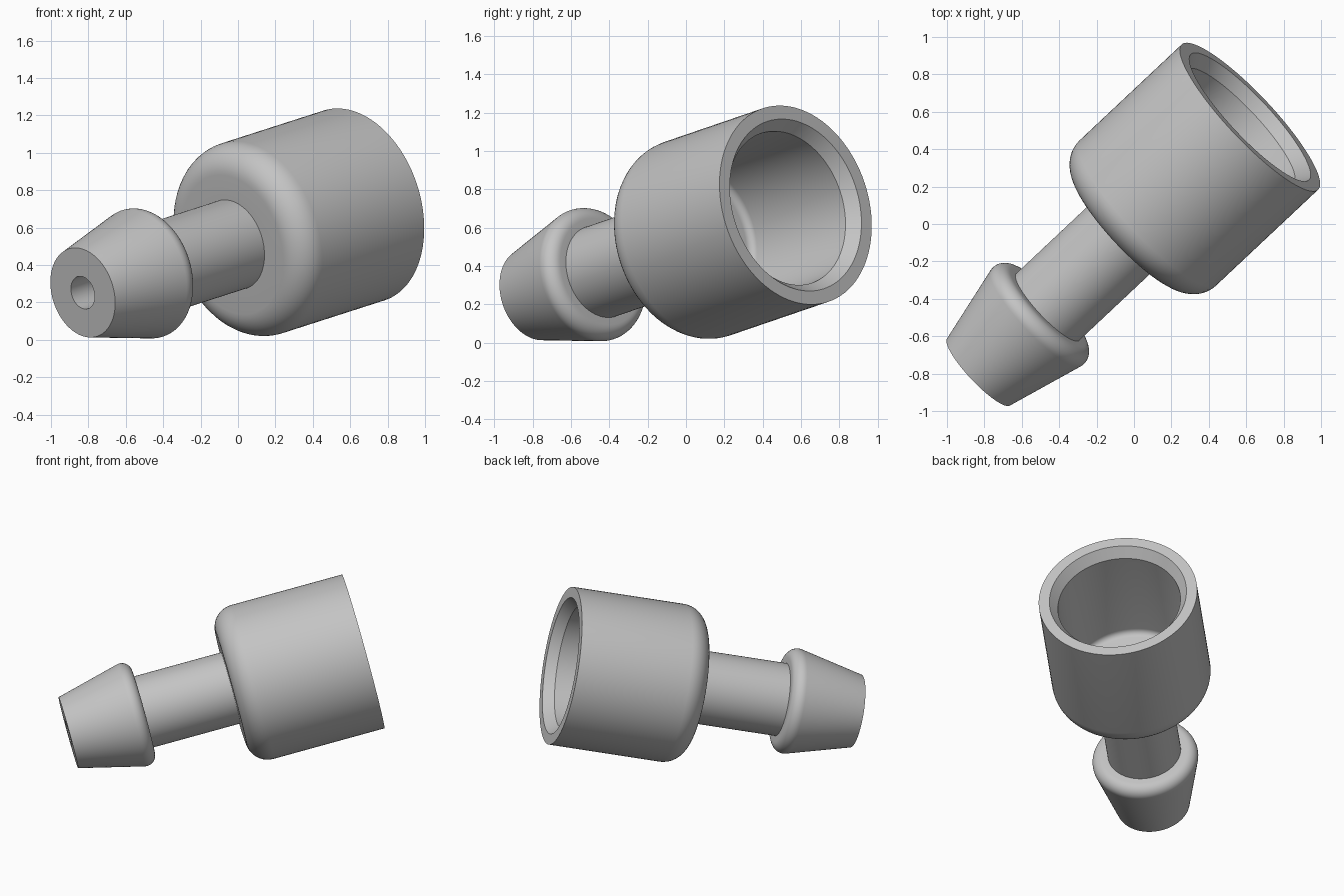
import bpy
import bmesh
from math import sin, cos, pi, radians
from mathutils import Vector, Matrix

default_cube = bpy.data.objects.get("Cube")
if default_cube:
    bpy.data.objects.remove(default_cube, do_unlink=True)

SEGMENTS = 96

# Axis of the fitting, from the barb tip to the socket rim
tip = Vector((-0.83, -0.79, 0.252))
rim = Vector((0.62, 0.572, 0.718))
axis = rim - tip
length = axis.length


def arc(radius, along, size, start, end, steps=10):
    """Fillet points as (radius, along); 0 degrees is outward, 90 is toward the rim."""
    points = []
    for i in range(steps + 1):
        a = radians(start + (end - start) * i / steps)
        points.append((radius + size * cos(a), along + size * sin(a)))
    return points


# Radii and stations along the axis
hole_r, shaft_r, body_r, bore_r = 0.09, 0.246, 0.533, 0.412
shoulder, wall = 1.125, 0.12
body_fillet, bore_fillet = 0.15, 0.04
floor = shoulder + wall

# Closed half section: outside from tip to rim, then back down the inside
profile = [(hole_r, 0), (shaft_r, 0)]
profile += arc(0.285, 0.45, 0.07, -14, 90)                       # barb lip
profile += [(shaft_r, 0.52), (shaft_r, shoulder)]                # shaft
profile += arc(body_r - body_fillet, shoulder + body_fillet,
               body_fillet, -90, 0)                              # body shoulder
profile += [(body_r, length), (0.461, length)]                   # rim
profile += [(bore_r, length - 0.07)]                             # bore chamfer
profile += arc(bore_r - bore_fillet, floor + bore_fillet,
               bore_fillet, 0, -90, 6)                           # bore floor
profile += [(hole_r, floor)]                                     # through hole

# Revolve the section about z
bm = bmesh.new()
rings = []
for i in range(SEGMENTS):
    a = 2 * pi * i / SEGMENTS
    rings.append([bm.verts.new((r * cos(a), r * sin(a), z)) for r, z in profile])
count = len(profile)
for i, ring in enumerate(rings):
    following = rings[(i + 1) % SEGMENTS]
    for j in range(count):
        k = (j + 1) % count
        bm.faces.new((ring[j], following[j], following[k], ring[k]))
bmesh.ops.recalc_face_normals(bm, faces=bm.faces)

# Tilt onto the fitting's axis
tilt = Vector((0, 0, 1)).rotation_difference(axis).to_matrix().to_4x4()
bm.transform(Matrix.Translation(tip) @ tilt)

mesh = bpy.data.meshes.new("barbed_hose_fitting")
bm.to_mesh(mesh)
bm.free()

# Plain grey material
grey = bpy.data.materials.new("plain_grey")
grey.use_nodes = True
colour = (0.55, 0.55, 0.55, 1)
grey.diffuse_color = colour
grey.node_tree.nodes["Principled BSDF"].inputs["Base Color"].default_value = colour
mesh.materials.append(grey)

fitting = bpy.data.objects.new("barbed_hose_fitting", mesh)
bpy.context.collection.objects.link(fitting)
bpy.ops.object.select_all(action="DESELECT")
fitting.select_set(True)
bpy.context.view_layer.objects.active = fitting
bpy.ops.object.shade_smooth_by_angle(angle=radians(30))
